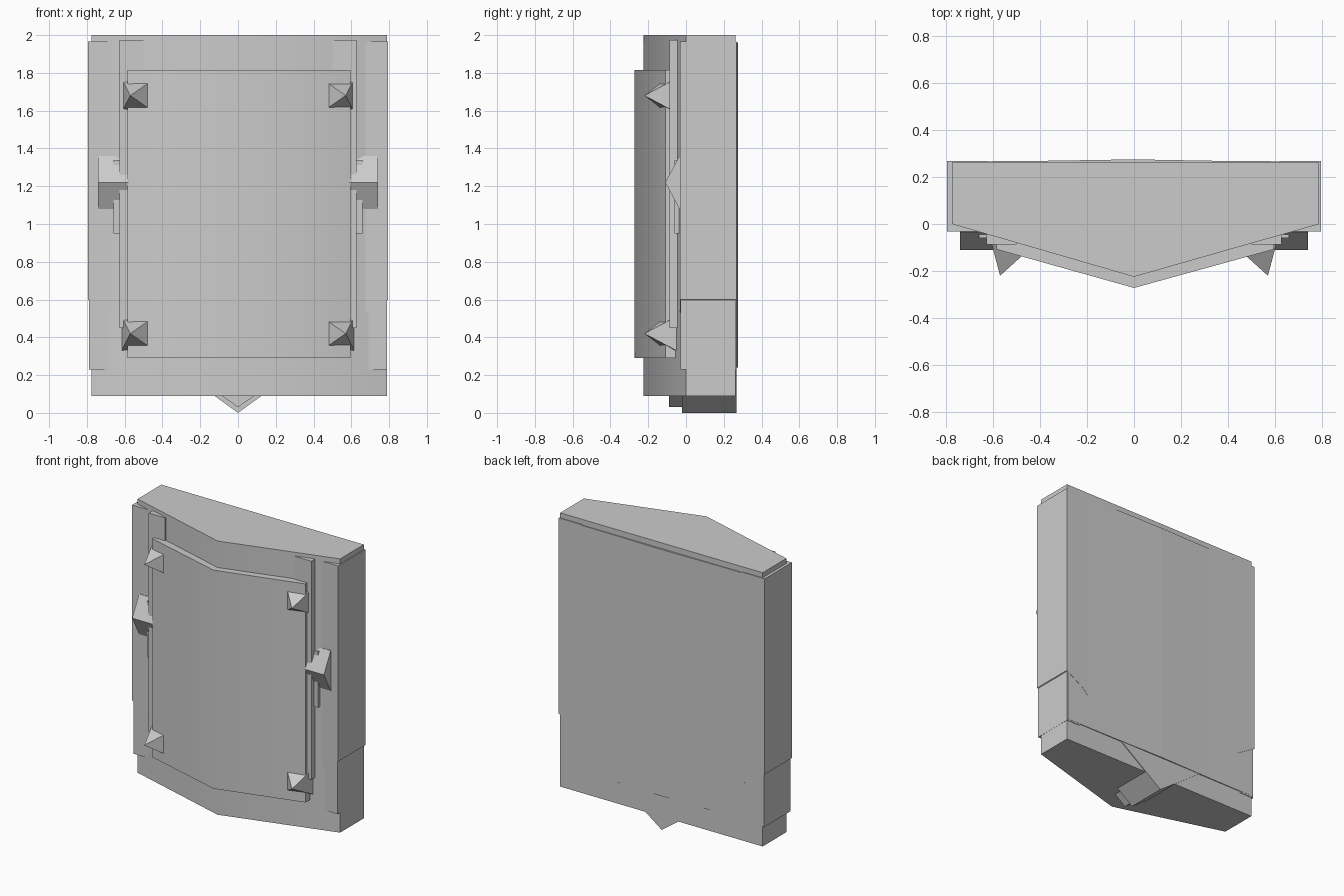
import bpy, bmesh
from mathutils import Vector

cube = bpy.data.objects.get("Cube")
if cube:
    bpy.data.objects.remove(cube, do_unlink=True)

grey = bpy.data.materials.new("plain grey")
grey.use_nodes = True
COLOUR = (0.6, 0.6, 0.6, 1)
grey.diffuse_color = COLOUR
grey.node_tree.nodes["Principled BSDF"].inputs["Base Color"].default_value = COLOUR


def finish(name, bm):
    bmesh.ops.recalc_face_normals(bm, faces=bm.faces)
    mesh = bpy.data.meshes.new(name)
    bm.to_mesh(mesh)
    bm.free()
    mesh.materials.append(grey)
    obj = bpy.data.objects.new(name, mesh)
    bpy.context.collection.objects.link(obj)
    return obj


def prism(name, outline, low, high, axis):
    """Extrude a flat outline along axis y (outline is x, z) or z (outline is x, y)."""
    bm = bmesh.new()
    def place(p, h):
        return (p[0], h, p[1]) if axis == "y" else (p[0], p[1], h)
    face = bm.faces.new([bm.verts.new(place(p, low)) for p in outline])
    new = bmesh.ops.extrude_face_region(bm, geom=[face])["geom"]
    offset = Vector(place((0, 0), high - low))
    bmesh.ops.translate(bm, vec=offset, verts=[v for v in new if isinstance(v, bmesh.types.BMVert)])
    return finish(name, bm)


def box(name, x, y, z):
    return prism(name, [(x[0], y[0]), (x[1], y[0]), (x[1], y[1]), (x[0], y[1])], z[0], z[1], "z")


def smooth(obj):
    bpy.ops.object.select_all(action="DESELECT")
    obj.select_set(True)
    bpy.context.view_layer.objects.active = obj
    bpy.ops.object.shade_smooth_by_angle(angle=0.7)


def spike(name, s, z):
    """Four-sided stud on a corner of the front panel."""
    bm = bmesh.new()
    corners = [(0.47, -0.13, 0.07), (0.47, -0.13, -0.07), (0.615, -0.05, -0.09), (0.615, -0.05, 0.09)]
    base = [bm.verts.new((s * x, y, z + h)) for x, y, h in corners]
    tip = bm.verts.new((s * 0.57, -0.22, z))
    bm.faces.new(base)
    for i in range(4):
        bm.faces.new((base[i], base[(i + 1) % 4], tip))
    finish(name, bm)


# Main slab and raised panel, both softly angled at the front
smooth(prism("shield_body", [(-0.775, 0.262), (0.788, 0.262), (0.788, 0),
                             (0, -0.225), (-0.775, 0)], 0.09, 2, "z"))
smooth(prism("front_panel", [(-0.585, 0), (-0.585, -0.108), (0, -0.272),
                             (0.595, -0.108), (0.595, 0)], 0.29, 1.815, "z"))

# Thin back sheet with a slight swell in the middle
prism("back_sheet", [(-0.785, 0.2), (-0.785, 0.266), (-0.44, 0.268), (0, 0.275),
                     (0.4, 0.268), (0.785, 0.266), (0.785, 0.2)], 0.24, 1.96, "z")

# Pointed tongue at the bottom
prism("bottom_point", [(-0.33, 0.24), (0, 0), (0.33, 0.24)], -0.02, 0.267, "y")
prism("bottom_point_front", [(-0.1, 0.1), (0, 0.03), (0.1, 0.1)], -0.09, 0, "y")

# Paired edge parts
for s, side in ((1, "left"), (-1, "right")):
    prism(side + "_edge_plate", [(s * x, z) for x, z in
          ((0.795, 0.6), (0.795, 1.965), (0.62, 1.965), (0.62, 0.48), (0.66, 0.52))],
          -0.032, 0.268, "y")
    box(side + "_lower_edge", (s * 0.68, s * 0.789), (-0.028, 0.265), (0.23, 0.6))
    box(side + "_rail", (s * 0.5, s * 0.628), (-0.088, 0), (0.45, 1.975))
    box(side + "_clasp_backing", (s * 0.6, s * 0.66), (-0.06, 0), (0.95, 1.34))
    # Wedge clasp: ridge runs sideways along the middle
    clasp = [(-0.035, 1.08), (-0.11, 1.22), (-0.035, 1.36), (0, 1.36), (0, 1.08)]
    bm = bmesh.new()
    ends = [[bm.verts.new((s * x, y, z)) for y, z in clasp] for x in (0.55, 0.74)]
    for end in ends:
        bm.faces.new(end)
    for i in range(len(clasp)):
        j = (i + 1) % len(clasp)
        bm.faces.new((ends[0][i], ends[0][j], ends[1][j], ends[1][i]))
    finish(side + "_clasp", bm)
    spike(side + "_upper_spike", s, 1.68)
    spike(side + "_lower_spike", s, 0.42)
